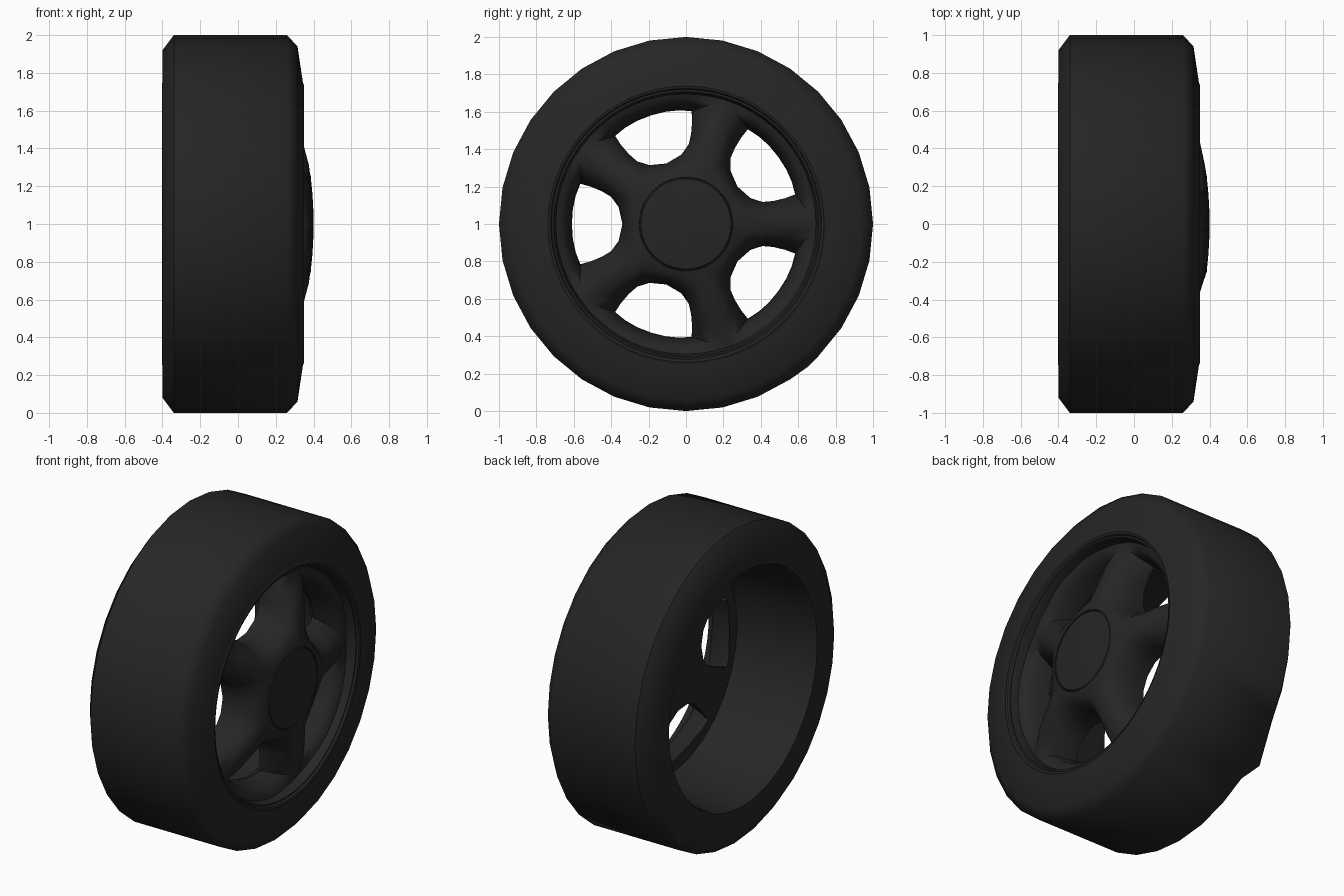
import bpy, bmesh, math
from math import sin, cos, pi, radians

if "Cube" in bpy.data.objects:
    bpy.data.objects.remove(bpy.data.objects["Cube"])

rubber = bpy.data.materials.new("black")
rubber.diffuse_color = (0.019, 0.019, 0.019, 1)
rubber.use_nodes = True
rubber.node_tree.nodes["Principled BSDF"].inputs["Base Color"].default_value = rubber.diffuse_color


def finish(bm, name, angle):
    bmesh.ops.remove_doubles(bm, verts=bm.verts, dist=0.0005)
    bmesh.ops.recalc_face_normals(bm, faces=bm.faces)
    me = bpy.data.meshes.new(name)
    bm.to_mesh(me)
    bm.free()
    me.materials.append(rubber)
    ob = bpy.data.objects.new(name, me)
    bpy.context.collection.objects.link(ob)
    bpy.ops.object.select_all(action='DESELECT')
    ob.select_set(True)
    bpy.context.view_layer.objects.active = ob
    bpy.ops.object.shade_smooth_by_angle(angle=radians(angle))
    return ob


def lathe(profile, n, closed=True):
    """Spin (x, radius) points around the wheel axle."""
    bm = bmesh.new()
    rings = [[bm.verts.new((x, r * cos(2 * pi * i / n), 1 + r * sin(2 * pi * i / n)))
              for i in range(n)] for x, r in profile]
    m = len(rings)
    for j in range(m if closed else m - 1):
        a, b = rings[j], rings[(j + 1) % m]
        for i in range(n):
            k = (i + 1) % n
            bm.faces.new((a[i], a[k], b[k], b[i]))
    if not closed:
        bm.faces.new(rings[0])
        bm.faces.new(rings[-1])
    return bm


# Tyre, with the one pulled-out vertex on its rear shoulder
bm = lathe([(-0.40, 0.75), (-0.40, 0.92), (-0.34, 1.0), (0.26, 1.0),
            (0.315, 0.94), (0.345, 0.74), (0.30, 0.745), (-0.36, 0.755)], 32)
a = radians(-45)
for v in bm.verts:
    if (v.co - type(v.co)((-0.40, 0.92 * cos(a), 1 + 0.92 * sin(a)))).length < 0.01:
        v.co = (-0.40, 0.65, 0.235)
finish(bm, "tyre", 50)

# Rim lip and barrel
bm = lathe([(0.343, 0.75), (0.349, 0.738), (0.345, 0.725), (0.333, 0.718), (0.335, 0.708),
            (0.285, 0.695), (0.13, 0.705), (-0.37, 0.735), (-0.402, 0.745), (-0.395, 0.755)], 60)
finish(bm, "rim", 35)

# Five-spoke face: each sector is a set of loops growing from window to sector border
window = [(0.34, 0), (0.36, 0.09), (0.40, 0.145), (0.45, 0.175), (0.51, 0.20),
          (0.565, 0.215), (0.59, 0.15), (0.605, 0.08), (0.61, 0)]
border = [(0.25, 0), (0.25, 18), (0.25, 36), (0.42, 36), (0.56, 36),
          (0.70, 36), (0.70, 24), (0.70, 12), (0.70, 0)]
top = [0.385, 0.385, 0.385, 0.352, 0.32, 0.275, 0.28, 0.29, 0.29]
border = [(r * cos(radians(t)), r * sin(radians(t))) for r, t in border]
steps = [(1, None), (0, None), (0, 0.17), (0.08, 0.12), (0.3, 0.05), (0.6, 0.01), (1, 0)]

bm = bmesh.new()
for s in range(5):
    c, d = cos(radians(36 + 72 * s)), sin(radians(36 + 72 * s))
    for side in (1, -1):
        loops = []
        for t, drop in steps:
            loop = []
            for w, b, h in zip(window, border, top):
                u = w[0] + (b[0] - w[0]) * t
                v = side * (w[1] + (b[1] - w[1]) * t)
                x = 0.13 if drop is None else h - drop
                loop.append(bm.verts.new((x, u * c - v * d, 1 + u * d + v * c)))
            loops.append(loop)
        for a, b in zip(loops, loops[1:]):
            for i in range(8):
                bm.faces.new((a[i], a[i + 1], b[i + 1], b[i]))
        # hub and outer walls close the solid
        a, b = loops[-1], loops[0]
        for i in (0, 1, 5, 6, 7):
            bm.faces.new((a[i], a[i + 1], b[i + 1], b[i]))
finish(bm, "spoked_face", 50)

# Centre cap with a fine groove, and solid hub behind it
bm = lathe([(0.13, 0.255), (0.383, 0.255), (0.386, 0.252), (0.377, 0.247), (0.386, 0.241),
            (0.394, 0.16), (0.399, 0.07), (0.40, 0.01)], 40, closed=False)
finish(bm, "centre_cap", 35)
